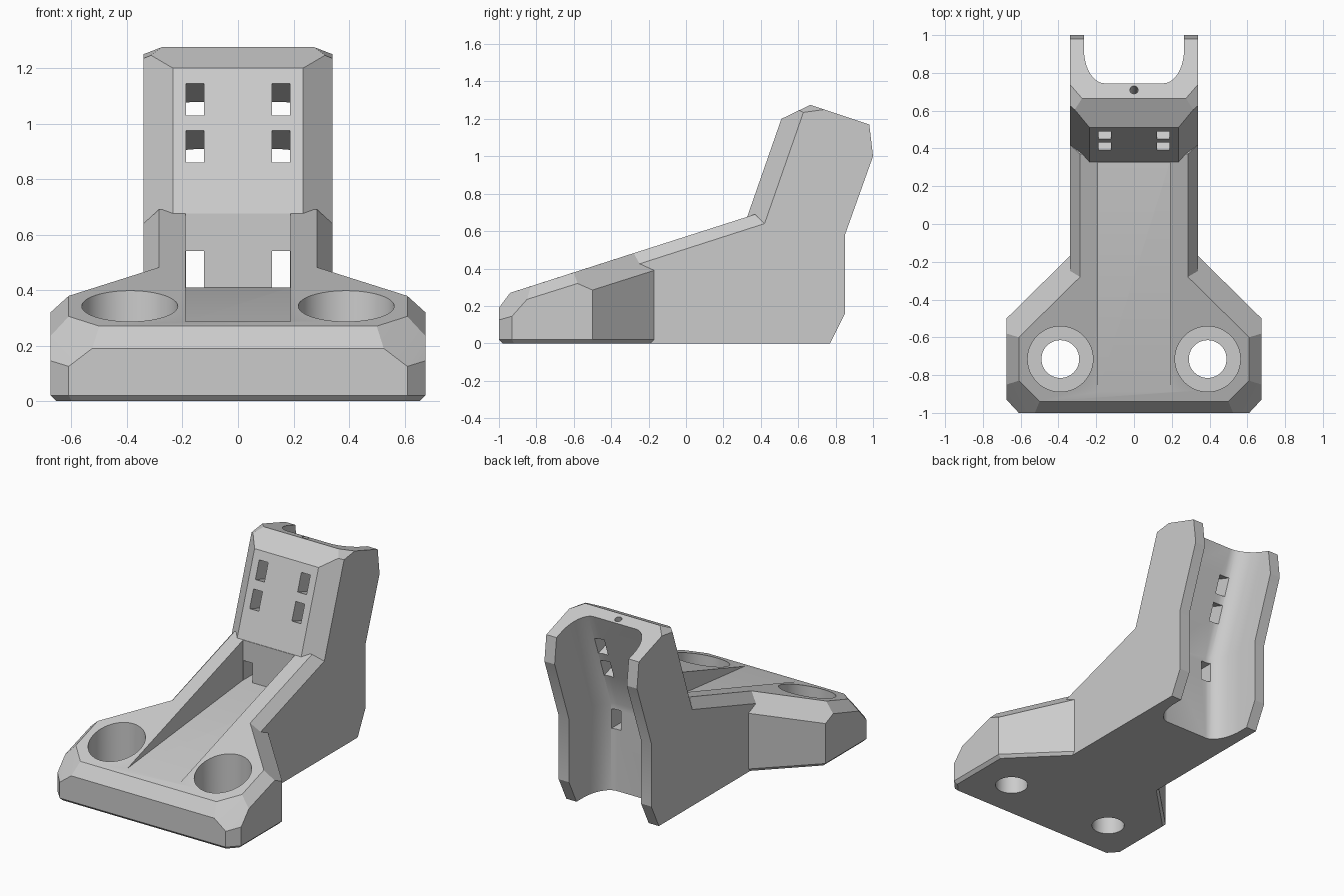
import bpy, bmesh, math
from mathutils import Vector, Matrix

if "Cube" in bpy.data.objects:
    bpy.data.objects.remove(bpy.data.objects["Cube"], do_unlink=True)

grey = bpy.data.materials.new("light grey plastic")
grey.use_nodes = True
COLOUR = (0.6, 0.6, 0.6, 1)
grey.diffuse_color = COLOUR
grey.node_tree.nodes["Principled BSDF"].inputs["Base Color"].default_value = COLOUR


def finish(bm, name):
    bmesh.ops.recalc_face_normals(bm, faces=bm.faces)
    mesh = bpy.data.meshes.new(name)
    bm.to_mesh(mesh)
    bm.free()
    mesh.materials.append(grey)
    obj = bpy.data.objects.new(name, mesh)
    bpy.context.collection.objects.link(obj)
    return obj


def hull(name, half):
    """Convex solid from the points of its left half."""
    bm = bmesh.new()
    for x, y, z in half:
        for s in (1, -1):
            bm.verts.new((s * x, y, z))
    res = bmesh.ops.convex_hull(bm, input=bm.verts)
    loose = [v for v in bm.verts if not v.link_faces]
    bmesh.ops.delete(bm, geom=loose, context='VERTS')
    bmesh.ops.dissolve_limit(bm, angle_limit=0.02, verts=bm.verts, edges=bm.edges)
    return finish(bm, name)


def loft(name, rings):
    """Closed solid through rings of equal point counts."""
    bm = bmesh.new()
    loops = [[bm.verts.new(p) for p in ring] for ring in rings]
    n = len(loops[0])
    for a, b in zip(loops, loops[1:]):
        for i in range(n):
            j = (i + 1) % n
            bm.faces.new((a[i], a[j], b[j], b[i]))
    bm.faces.new(loops[0])
    bm.faces.new(loops[-1])
    return finish(bm, name)


def box(name, centre, size, tilt=0):
    bm = bmesh.new()
    mat = Matrix.Translation(centre) @ Matrix.Rotation(tilt, 4, 'X') @ Matrix.Diagonal((*size, 1))
    bmesh.ops.create_cube(bm, size=1, matrix=mat)
    return finish(bm, name)


def cylinder(name, centre, radius, depth, tilt=0, segments=48):
    bm = bmesh.new()
    mat = Matrix.Translation(centre) @ Matrix.Rotation(tilt, 4, 'X')
    bmesh.ops.create_cone(bm, cap_ends=True, segments=segments, radius1=radius,
                          radius2=radius, depth=depth, matrix=mat)
    return finish(bm, name)


def combine(target, other, operation):
    mod = target.modifiers.new("combine", 'BOOLEAN')
    mod.operation = operation
    mod.solver = 'EXACT'
    mod.object = other
    bpy.context.view_layer.objects.active = target
    bpy.ops.object.modifier_apply(modifier=mod.name)
    bpy.data.objects.remove(other, do_unlink=True)


# Wide chamfered foot
outline = [(0.61, -1), (0.675, -0.93), (0.675, -0.5), (0.34, -0.17)]
foot = [(x, y, 0.02) for x, y in outline]
foot += [(0.6, -0.98, 0), (0.655, -0.92, 0), (0.655, -0.505, 0), (0.33, -0.18, 0)]
foot += [(0.525, -1, 0.19), (0.61, -1, 0.125), (0.675, -0.93, 0.145),
         (0.675, -0.85, 0.235), (0.675, -0.58, 0.32), (0.675, -0.5, 0.285),
         (0.34, -0.17, 0.39)]
foot += [(0.5, -0.94, 0.27), (0.61, -0.83, 0.305), (0.61, -0.6, 0.379), (0.285, -0.28, 0.482)]
bracket = hull("mounting_bracket", foot)

# Rising arm between foot and column
arm = hull("arm", [(0.285, -0.28, 0.482), (0.34, -0.28, 0.415), (0.34, -0.28, 0),
                   (0.285, 0.37, 0.69), (0.34, 0.42, 0.64), (0.34, 0.42, 0)])

# Leaning column, extruded from its side profile, then chamfered
profile = [(0.325, 0), (0.77, 0), (0.85, 0.16), (0.85, 0.58), (1, 1), (0.98, 1.17),
           (0.665, 1.275), (0.51, 1.2), (0.325, 0.67)]
column = loft("column", [[(x, y, z) for y, z in profile] for x in (-0.34, 0.34)])
chamfers = [((0.235, 0.51, 1.2), (0.235, 0.325, 0.67), (0.34, 0.42, 0.64)),
            ((0.275, 0.665, 1.275), (0.34, 0.74, 1.25), (0.34, 0.63, 1.235))]
bm = bmesh.new()
bm.from_mesh(column.data)
inside = Vector((0, 0.6, 0.6))
for points in chamfers:
    for s in (1, -1):
        a, b, c = (Vector((s * x, y, z)) for x, y, z in points)
        normal = (b - a).cross(c - a).normalized()
        if normal.dot(inside - a) > 0:
            normal.negate()
        cut = bmesh.ops.bisect_plane(bm, geom=bm.verts[:] + bm.edges[:] + bm.faces[:],
                                     plane_co=a, plane_no=normal, clear_outer=True)
        edges = [e for e in cut["geom_cut"] if isinstance(e, bmesh.types.BMEdge)]
        bmesh.ops.holes_fill(bm, edges=edges, sides=0)
bmesh.ops.recalc_face_normals(bm, faces=bm.faces)
bm.to_mesh(column.data)
bm.free()

combine(bracket, arm, 'UNION')
combine(bracket, column, 'UNION')

# Rounded channel down the back of the column
STEPS = 10
side = [(0.155 + 0.11 * math.sin(t), 0.706 - 0.2 * math.cos(t))
        for t in (i * math.pi / 2 / STEPS for i in range(STEPS + 1))]
side.append((0.265, 1.2))
section = side + [(-x, y) for x, y in reversed(side)]
LEAN = 0.357
levels = [(-0.1, 0), (0.58, 0), (1.5, 0.92 * LEAN)]
combine(bracket, loft("channel_cutter", [[(x, y + dy, z) for x, y in section]
                                         for z, dy in levels]), 'DIFFERENCE')

# Sloping trench along the arm
trench = [(-0.9, 0.285), (0.325, 0.41), (0.325, 0.72), (-0.9, 0.72)]
combine(bracket, loft("trench_cutter", [[(x, y, z) for y, z in trench]
                                        for x in (-0.19, 0.19)]), 'DIFFERENCE')

tilt = -math.atan(0.349)
for s in (1, -1):
    # Strap slots through the column
    x = s * 0.155
    for y, z in ((0.472, 1.087), (0.411, 0.917)):
        combine(bracket, box("slot_cutter", (x, y, z), (0.066, 0.7, 0.122), tilt), 'DIFFERENCE')
    combine(bracket, box("low_slot_cutter", (x, 0.5, 0.475), (0.066, 0.5, 0.13)), 'DIFFERENCE')
    # Counterbored screw holes
    combine(bracket, cylinder("bore_cutter", (s * 0.39, -0.715, 0.42), 0.173, 0.6), 'DIFFERENCE')
    combine(bracket, cylinder("screw_cutter", (s * 0.39, -0.715, 0), 0.1, 0.5), 'DIFFERENCE')

# Small pin hole in the top
combine(bracket, cylinder("pin_cutter", (0, 0.71, 1.26), 0.022, 0.3, tilt, 20), 'DIFFERENCE')

bpy.ops.object.select_all(action='DESELECT')
bracket.select_set(True)
bpy.context.view_layer.objects.active = bracket
bpy.ops.object.shade_smooth_by_angle(angle=math.radians(20))
